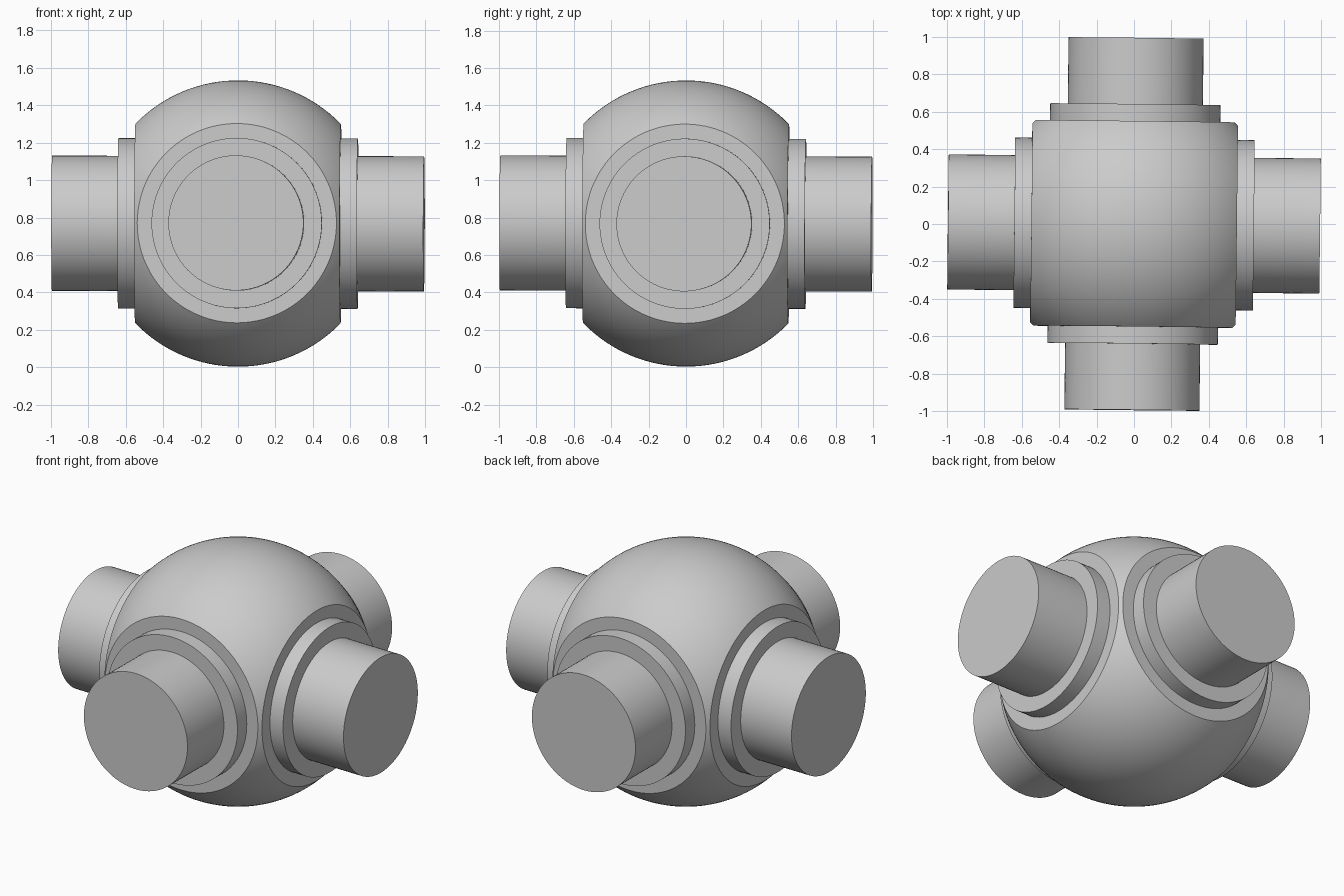
import bpy, bmesh, math
from mathutils import Matrix, Vector, Euler

cube = bpy.data.objects.get("Cube")
if cube:
    bpy.data.objects.remove(cube, do_unlink=True)

RADIUS = 0.765     # ball
FLAT = 0.549       # distance of the four flats from the centre
COLLAR_END, COLLAR_R = 0.64, 0.455
PIPE_END, PIPE_R = 0.994, 0.361

# The whole fitting sits very slightly twisted
tilt = [math.radians(a) for a in (-0.2, 0.1, -0.65)]
placement = Matrix.Translation((0, 0, 0.768)) @ Euler(tilt).to_matrix().to_4x4()

grey = bpy.data.materials.new("plain_grey")
grey.use_nodes = True
grey.diffuse_color = (0.6, 0.6, 0.6, 1)
grey.node_tree.nodes["Principled BSDF"].inputs["Base Color"].default_value = grey.diffuse_color


def add_part(name, bm):
    bmesh.ops.recalc_face_normals(bm, faces=bm.faces[:])
    mesh = bpy.data.meshes.new(name)
    bm.to_mesh(mesh)
    bm.free()
    mesh.materials.append(grey)
    ob = bpy.data.objects.new(name, mesh)
    bpy.context.collection.objects.link(ob)
    ob.matrix_world = placement
    bpy.ops.object.select_all(action='DESELECT')
    ob.select_set(True)
    bpy.context.view_layer.objects.active = ob
    bpy.ops.object.shade_smooth_by_angle(angle=math.radians(30))


def add_cylinder(name, direction, start, end, radius):
    bm = bmesh.new()
    turn = direction.to_track_quat('Z', 'Y').to_matrix().to_4x4()
    move = Matrix.Translation(direction * (start + end) / 2)
    bmesh.ops.create_cone(bm, cap_ends=True, segments=96, radius1=radius,
                          radius2=radius, depth=end - start, matrix=move @ turn)
    add_part(name, bm)


sides = {"left": Vector((1, 0, 0)), "right": Vector((-1, 0, 0)),
         "front": Vector((0, -1, 0)), "back": Vector((0, 1, 0))}

# Ball body with four flats sliced off and capped
bm = bmesh.new()
bmesh.ops.create_uvsphere(bm, u_segments=128, v_segments=64, radius=RADIUS)
for direction in sides.values():
    cut = bmesh.ops.bisect_plane(bm, geom=bm.verts[:] + bm.edges[:] + bm.faces[:],
                                 plane_co=direction * FLAT, plane_no=direction,
                                 clear_outer=True)
    rim = [e for e in cut["geom_cut"] if isinstance(e, bmesh.types.BMEdge)]
    bmesh.ops.contextual_create(bm, geom=rim)
add_part("ball_body", bm)

# Collar and pipe stub on each flat
for side, direction in sides.items():
    add_cylinder(side + "_collar", direction, FLAT - 0.02, COLLAR_END, COLLAR_R)
    add_cylinder(side + "_pipe", direction, COLLAR_END - 0.02, PIPE_END, PIPE_R)
